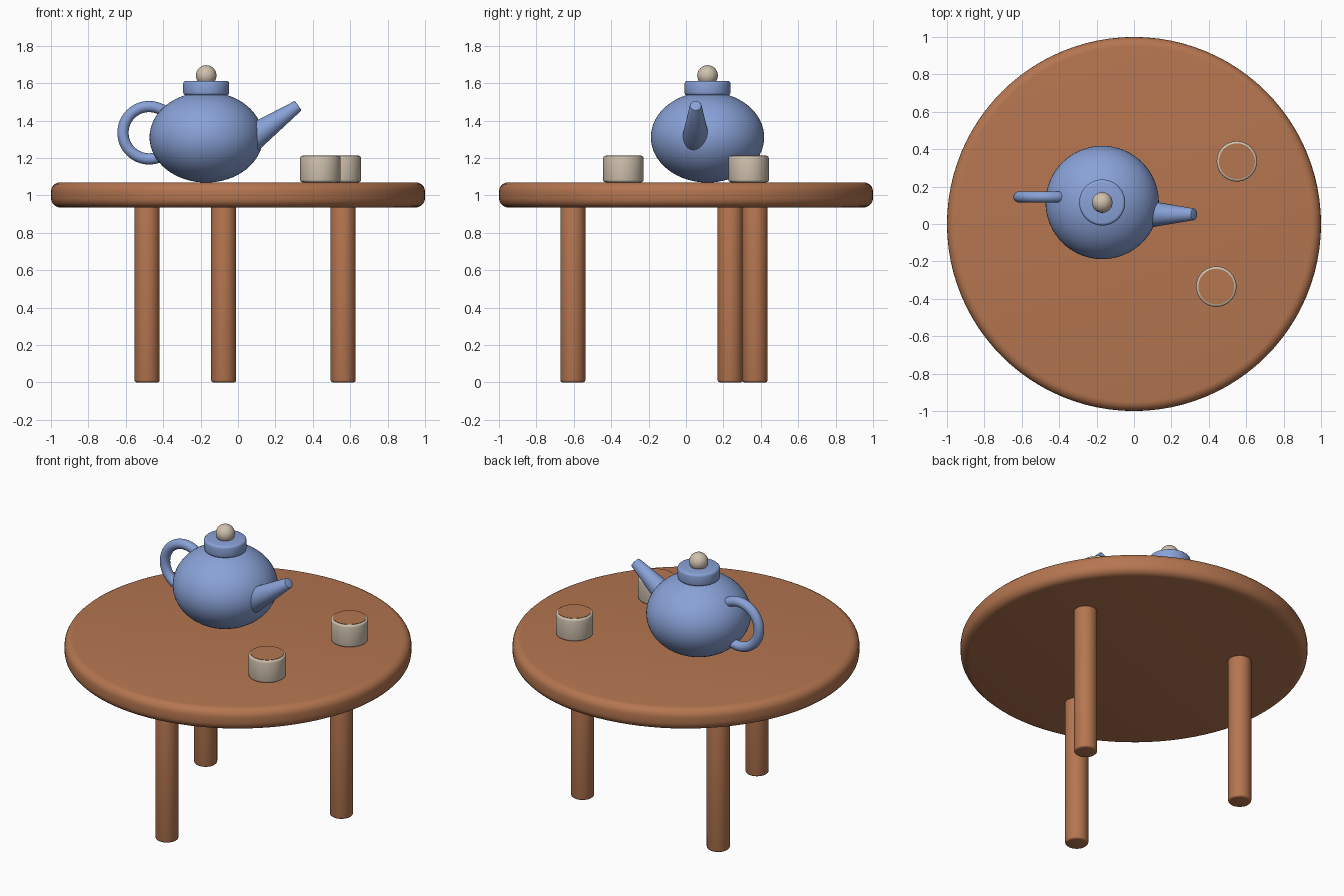
import bpy
import math
from mathutils import Vector

cube = bpy.data.objects.get("Cube")
if cube:
    bpy.data.objects.remove(cube, do_unlink=True)


def material(name, colour):
    mat = bpy.data.materials.new(name)
    mat.use_nodes = True
    mat.diffuse_color = (*colour, 1)
    mat.node_tree.nodes["Principled BSDF"].inputs["Base Color"].default_value = (*colour, 1)
    return mat


wood = material("warm brown", (0.46, 0.18, 0.08))
glaze = material("soft blue", (0.25, 0.36, 0.68))
cream = material("cream", (0.62, 0.53, 0.42))


def finish(name, mat, bevel=0, segments=3):
    """Name, colour, bevel and smooth the active object."""
    obj = bpy.context.object
    obj.name = name
    obj.data.materials.append(mat)
    if bevel:
        mod = obj.modifiers.new("rounded edge", "BEVEL")
        mod.width = bevel
        mod.segments = segments
        mod.limit_method = "ANGLE"
        mod.angle_limit = math.radians(40)
        bpy.ops.object.modifier_apply(modifier=mod.name)
    bpy.ops.object.shade_smooth_by_angle(angle=math.radians(35))
    return obj


def cylinder(name, mat, radius, x, y, bottom, top, bevel=0, segments=3, sides=48):
    bpy.ops.mesh.primitive_cylinder_add(vertices=sides, radius=radius, depth=top - bottom,
                                        location=(x, y, (bottom + top) / 2))
    return finish(name, mat, bevel, segments)


def ball(name, mat, radius, location, squash=1):
    bpy.ops.mesh.primitive_uv_sphere_add(segments=64, ring_count=32, radius=radius, location=location)
    bpy.context.object.scale.z = squash
    bpy.ops.object.transform_apply(location=False, rotation=False, scale=True)
    return finish(name, mat)


# Table: round top on three evenly spaced legs
cylinder("table_top", wood, 1, 0, 0, 0.935, 1.07, 0.05, 5, 96)
for i in range(3):
    angle = math.radians(22.8 + 120 * i)
    cylinder(f"table_leg_{i + 1}", wood, 0.067, 0.61 * math.cos(angle), 0.61 * math.sin(angle),
             0, 0.95, 0.012)

# Teapot: squashed body, lid and knob
px, py = -0.17, 0.115
ball("teapot_body", glaze, 0.303, (px, py, 1.311), 0.8)
cylinder("teapot_lid", glaze, 0.123, px, py, 1.535, 1.612, 0.015)
ball("lid_knob", cream, 0.055, (px, py, 1.641))

# Ring handle on the right side of the pot
bpy.ops.mesh.primitive_torus_add(major_segments=64, minor_segments=20, major_radius=0.14,
                                 minor_radius=0.03, location=(-0.475, 0.145, 1.335),
                                 rotation=(math.pi / 2, 0, 0))
finish("teapot_handle", glaze)

# Tapered spout, rising to the left
start, tip = Vector((0.06, 0.052, 1.296)), Vector((0.322, 0.052, 1.48))
axis = tip - start
bpy.ops.mesh.primitive_cone_add(vertices=48, radius1=0.075, radius2=0.031, depth=axis.length,
                                location=(start + tip) / 2,
                                rotation=axis.to_track_quat("Z", "Y").to_euler())
finish("teapot_spout", glaze, 0.005, 2)

# Two cups, each filled to the rim
for side, x, y in (("back", 0.55, 0.335), ("front", 0.44, -0.335)):
    cylinder(f"{side}_cup", cream, 0.108, x, y, 1.07, 1.212, 0.013)
    cylinder(f"{side}_cup_tea", wood, 0.096, x, y, 1.206, 1.214)
